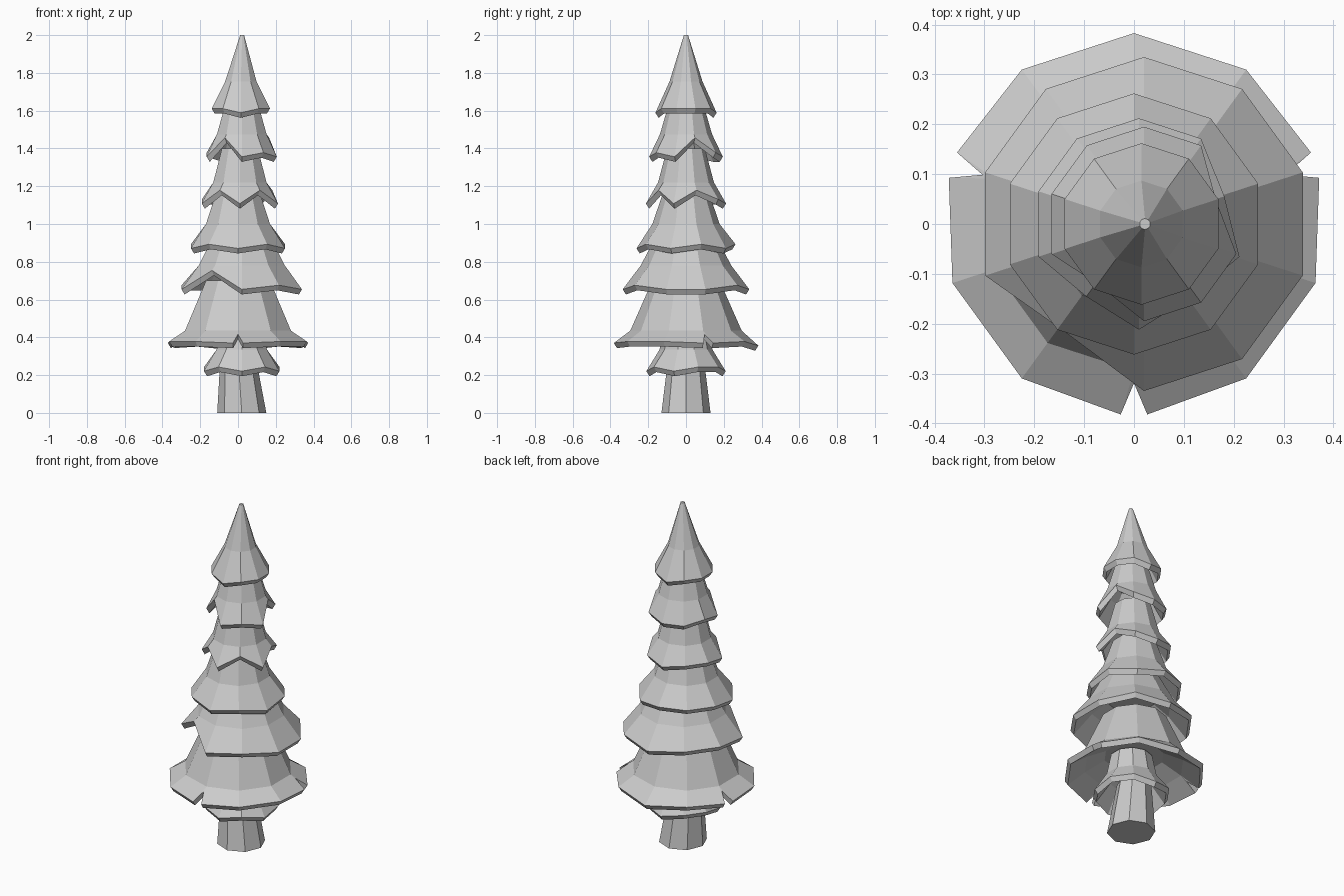
import bpy, bmesh
from math import radians, cos, sin

if "Cube" in bpy.data.objects:
    bpy.data.objects.remove(bpy.data.objects["Cube"])

N = 10  # sides per tier; corner k sits at angle 90 - 36k degrees


def loft(name, rings, cap_first, cap_last):
    """Skin a list of closed rings with the same point count."""
    bm = bmesh.new()
    vr = [[bm.verts.new(p) for p in ring] for ring in rings]
    n = len(rings[0])
    for a, b in zip(vr, vr[1:]):
        for i in range(n):
            j = (i + 1) % n
            bm.faces.new((a[i], a[j], b[j], b[i]))
    if cap_first:
        bm.faces.new(vr[0])
    if cap_last:
        bm.faces.new(vr[-1])
    bmesh.ops.remove_doubles(bm, verts=bm.verts, dist=0.0005)
    bmesh.ops.recalc_face_normals(bm, faces=bm.faces)
    me = bpy.data.meshes.new(name)
    bm.to_mesh(me)
    bm.free()
    ob = bpy.data.objects.new(name, me)
    bpy.context.collection.objects.link(ob)
    return ob


def pt(cx, cy, r, ang, z):
    return (cx + r * cos(radians(ang)), cy + r * sin(radians(ang)), z)


def tier(name, cx, rim, kink, top, low=(), notch=None, split=(), tip=False, cy=0.0):
    """Flared skirt of thick bark-like foliage; rim/kink/top are (radius, z)."""
    notch = notch or {}
    # columns: (body angle, rim angle, pull of the rim towards the kink, rim drop)
    cols = []
    for k in range(N):
        a = 90 - 36 * k
        if k in split:
            cols += [(a, a + 4, 0, 0), (a, a, 0.72, 0), (a, a - 4, 0, 0)]
        else:
            cols.append((a, a, notch.get(k, 0), 0.014 if k in low else -0.008))
    (rr, rz), (kr, kz), (tr, tz) = rim, kink, top
    th = 0.03
    outer_rim, inner_rim, outer_k, inner_k, outer_t, inner_t = ([] for _ in range(6))
    for ab, ar, f, d in cols:
        r = rr + (kr - rr) * f
        z = rz + (kz - rz) * f - d
        outer_rim.append(pt(cx, cy, r, ar, z))
        inner_rim.append(pt(cx, cy, r - 0.017, ar, z - th * 0.9))
        outer_k.append(pt(cx, cy, kr, ab, kz))
        inner_k.append(pt(cx, cy, kr - 0.024, ab, kz - 0.018))
        outer_t.append(pt(cx if not tip else 0.022, cy, tr, ab, tz))
        inner_t.append(pt(cx, cy, kr * 0.55, ab, kz + 0.04))
    loft(name, [outer_t, outer_k, outer_rim, inner_rim, inner_k, inner_t], True, True)


# Trunk, leaning slightly at the foot
loft("trunk", [[pt(cx, 0, r, 45 * i, z) for i in range(8)]
               for cx, r, z in ((0.02, 0.13, 0), (0.0, 0.093, 0.30))], True, True)

# Foliage tiers, bottom to top
tier("foliage_1", 0.02, (0.21, 0.235), (0.14, 0.335), (0.115, 0.46), low=(0, 3, 5, 7))
tier("foliage_2", 0.0, (0.383, 0.37), (0.295, 0.435), (0.178, 0.70),
     low=(0,), split=(2, 5, 8))
tier("foliage_3", 0.02, (0.335, 0.668), (0.24, 0.78), (0.15, 0.95),
     low=(0, 2, 3, 5, 7), notch={6: 0.7})
tier("foliage_4", 0.0, (0.262, 0.885), (0.178, 1.0), (0.12, 1.17), low=(1, 3, 5, 7))
tier("foliage_5", 0.01, (0.212, 1.122), (0.148, 1.22), (0.10, 1.40),
     low=(0, 3, 5, 7), notch={2: 0.5, 4: 0.5, 6: 0.5})
tier("foliage_6", 0.02, (0.195, 1.37), (0.138, 1.475), (0.09, 1.64),
     low=(0, 3, 5, 7, 9), notch={6: 0.75, 2: 0.75})
tier("foliage_top", 0.015, (0.162, 1.603), (0.087, 1.755), (0.011, 2.0),
     low=(0, 5), tip=True)
